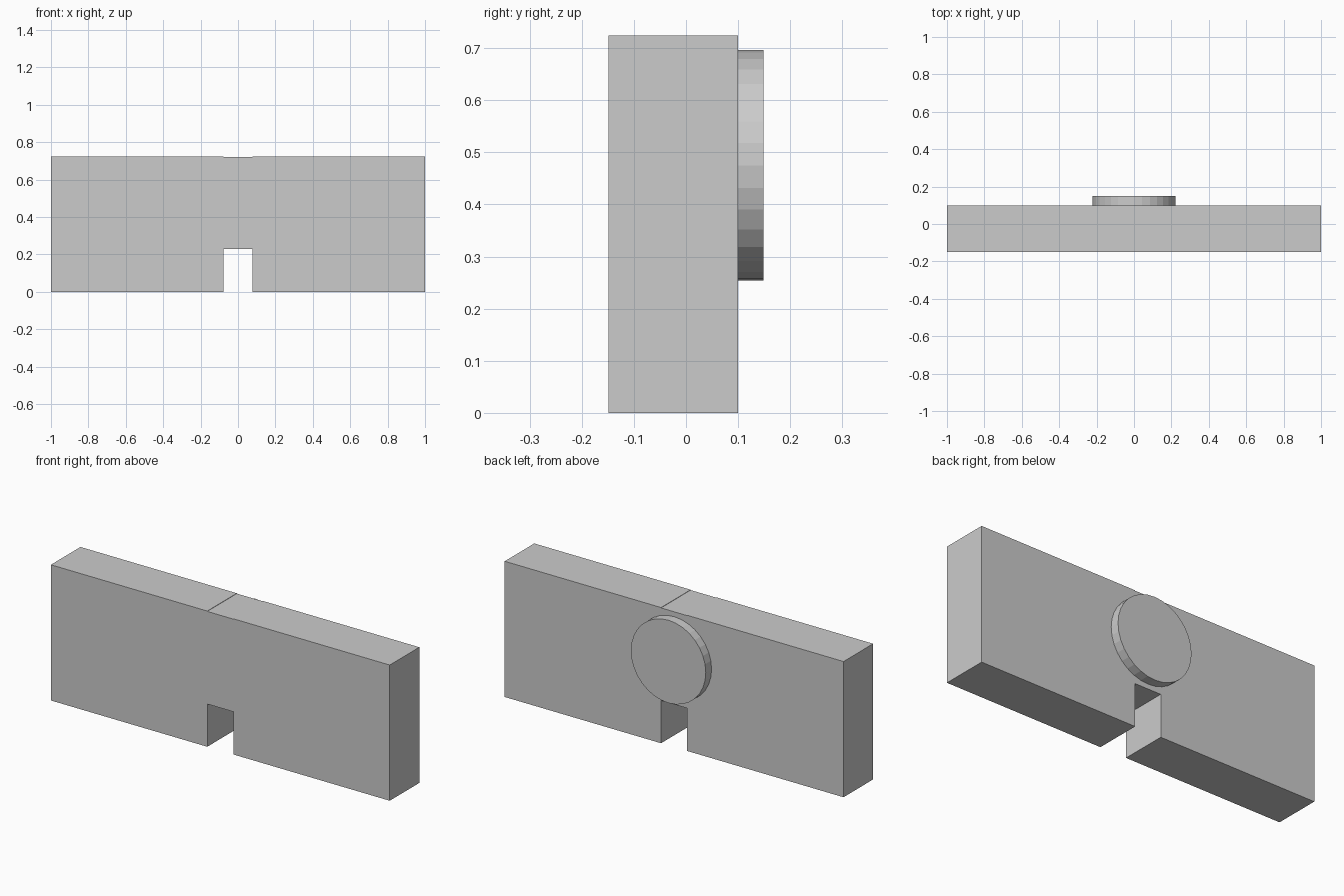
import bpy
import math

if "Cube" in bpy.data.objects:
    bpy.data.objects.remove(bpy.data.objects["Cube"])

grey = bpy.data.materials.new("plain grey")
grey.diffuse_color = (0.6, 0.6, 0.6, 1)
grey.use_nodes = True
grey.node_tree.nodes["Principled BSDF"].inputs["Base Color"].default_value = grey.diffuse_color

FRONT, BACK, DISC_BACK = -0.149, 0.1, 0.149
TOP, NOTCH_TOP, NOTCH_HALF = 0.724, 0.228, 0.077


def box(name, x0, x1, z0, z1):
    bpy.ops.mesh.primitive_cube_add(
        size=1, location=((x0 + x1) / 2, (FRONT + BACK) / 2, (z0 + z1) / 2))
    ob = bpy.context.object
    ob.name = name
    ob.scale = (x1 - x0, BACK - FRONT, z1 - z0)
    bpy.ops.object.transform_apply(location=False, rotation=False, scale=True)
    ob.data.materials.append(grey)


# Two long wall halves on either side of the notch
box("left_block", -1, -NOTCH_HALF, 0, TOP)
box("right_block", NOTCH_HALF, 1, 0, TOP)

# Bridge above the notch, a hair lower than the halves
box("centre_bridge", -NOTCH_HALF, NOTCH_HALF, NOTCH_TOP, TOP - 0.002)

# Raised round plate on the back
bpy.ops.mesh.primitive_cylinder_add(
    vertices=32, radius=0.221, depth=DISC_BACK - BACK,
    location=(0, (BACK + DISC_BACK) / 2, 0.475), rotation=(math.pi / 2, 0, 0))
disc = bpy.context.object
disc.name = "back_disc"
disc.data.materials.append(grey)
